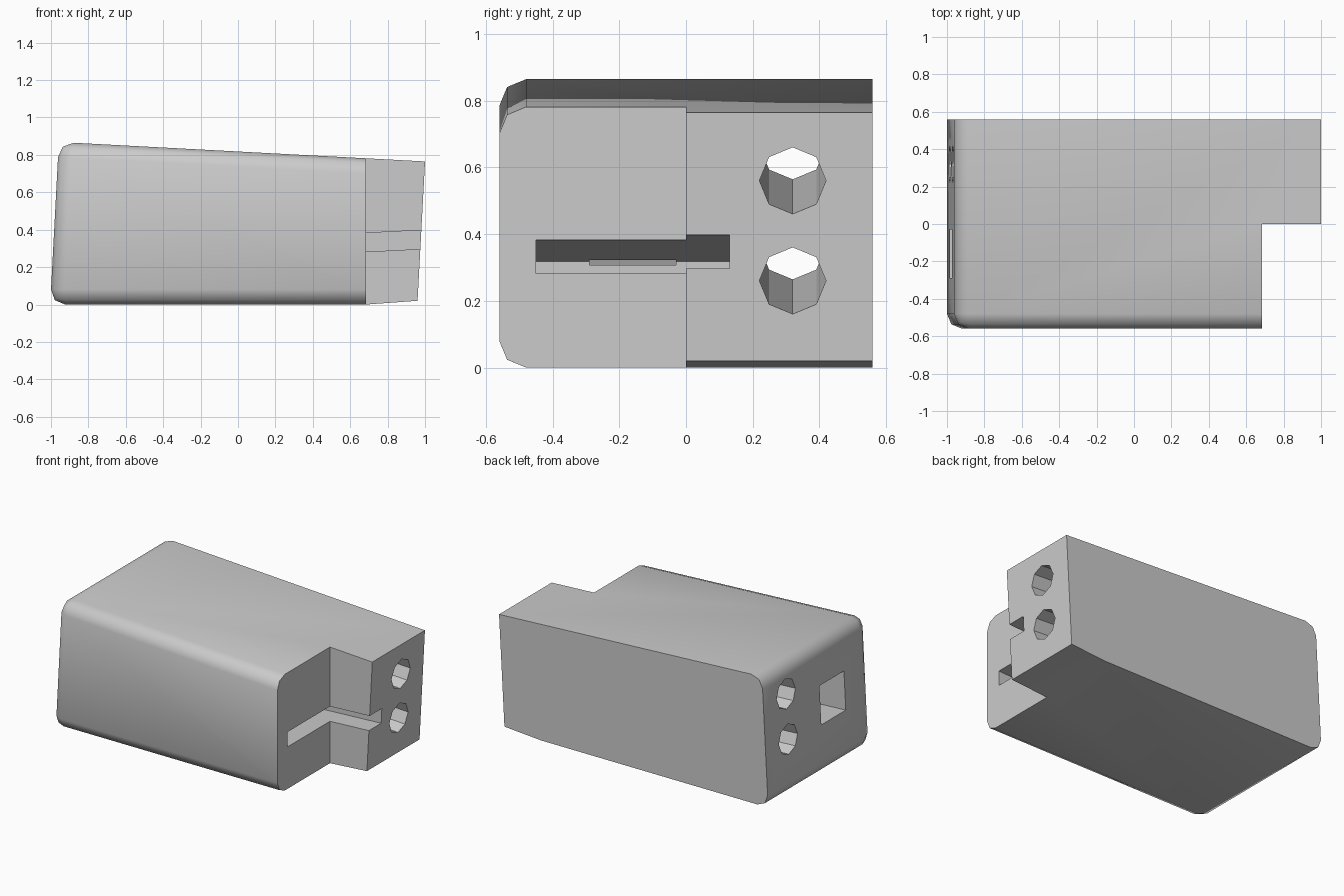
import bpy, bmesh, math
from mathutils import Matrix

TILT = 0.053   # slope of the top face and the round bores

if "Cube" in bpy.data.objects:
    bpy.data.objects.remove(bpy.data.objects["Cube"], do_unlink=True)

grey = bpy.data.materials.new("plain grey")
grey.use_nodes = True
colour = (0.6, 0.6, 0.6, 1)
grey.diffuse_color = colour
grey.node_tree.nodes["Principled BSDF"].inputs["Base Color"].default_value = colour


def make_object(name, bm):
    mesh = bpy.data.meshes.new(name)
    bmesh.ops.recalc_face_normals(bm, faces=bm.faces)
    bm.to_mesh(mesh)
    bm.free()
    mesh.materials.append(grey)
    obj = bpy.data.objects.new(name, mesh)
    bpy.context.collection.objects.link(obj)
    return obj


def prism(profile, y0, y1):
    """Side profile (x, z) extruded from y0 to y1."""
    bm = bmesh.new()
    face = bm.faces.new([bm.verts.new((x, y0, z)) for x, z in profile])
    new = bmesh.ops.extrude_face_region(bm, geom=[face])["geom"]
    bmesh.ops.translate(bm, vec=(0, y1 - y0, 0),
                        verts=[v for v in new if isinstance(v, bmesh.types.BMVert)])
    return bm


def channel(x0, x1, z_at, slope, height):
    """Sloping band profile whose floor is z_at at x = 0."""
    f0, f1 = z_at + slope * x0, z_at + slope * x1
    return [(x0, f0), (x1, f1), (x1, f1 + height), (x0, f0 + height)]


# Tapered body, rounded at the closed end and along the front
bm = prism([(-1.004, 0), (0.685, 0), (0.96, 0.02), (1.0, 0.765), (-0.958, 0.869)],
           -0.56, 0.56)


def is_rounded(edge):
    a, b = (v.co for v in edge.verts)
    closed_end = max(a.x, b.x) < -0.9
    front = max(a.y, b.y) < -0.5
    back = min(a.y, b.y) > 0.5
    open_end = min(a.x, b.x) > 0.9
    return (closed_end or front) and not back and not open_end


bmesh.ops.bevel(bm, geom=[e for e in bm.edges if is_rounded(e)], offset=0.08,
                offset_type='OFFSET', segments=2, profile=0.5, affect='EDGES')
body = make_object("block_body", bm)
bpy.context.view_layer.objects.active = body
body.select_set(True)
bpy.ops.object.shade_smooth_by_angle(angle=math.radians(50))

# Corner step, flat slot and square socket
cutters = [
    make_object("step_cutter", prism([(0.685, -1), (1.2, -1), (1.2, 1.2), (0.685, 1.2)], -1, 0)),
    make_object("slot_cutter", prism(channel(-0.6, 1.2, 0.248, 0.05, 0.1), -0.45, 0.13)),
    make_object("socket_cutter", prism(channel(-1.2, -0.5, 0.275, -TILT, 0.26), -0.29, -0.03)),
]

# Two eight-sided bores through the whole length
for z in (0.613, 0.312):
    bm = bmesh.new()
    bmesh.ops.create_cone(bm, cap_ends=True, segments=8, radius1=0.1, radius2=0.1, depth=3,
                          matrix=Matrix.Translation((0, 0.32, z))
                          @ Matrix.Rotation(math.pi / 2 + math.atan(TILT), 4, 'Y'))
    cutters.append(make_object("bore_cutter", bm))

for cutter in cutters:
    cutter.hide_render = True
    cut = body.modifiers.new(cutter.name, 'BOOLEAN')
    cut.operation, cut.solver, cut.object = 'DIFFERENCE', 'EXACT', cutter
    bpy.ops.object.modifier_apply(modifier=cut.name)
    bpy.data.objects.remove(cutter, do_unlink=True)
